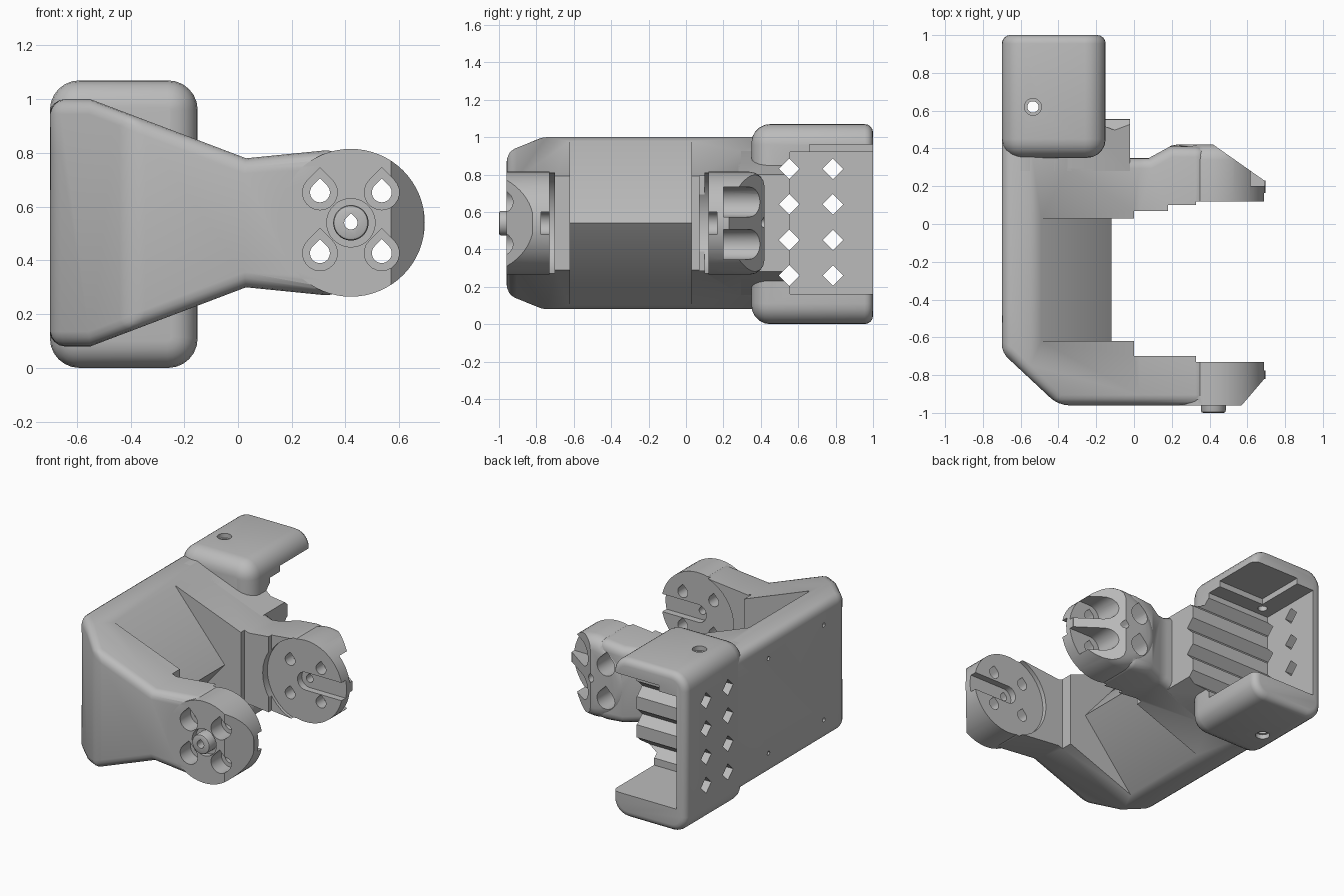
import bpy, bmesh, math
from mathutils import Vector

cube = bpy.data.objects.get("Cube")
if cube:
    bpy.data.objects.remove(cube, do_unlink=True)

grey = bpy.data.materials.new("plain grey")
grey.use_nodes = True
grey.diffuse_color = (0.5, 0.5, 0.5, 1)
grey.node_tree.nodes["Principled BSDF"].inputs["Base Color"].default_value = (0.5, 0.5, 0.5, 1)

PIVOT = (0.42, 0.54)                      # arm pivot in x, z
HOLES = [(PIVOT[0] + sx * 0.115, PIVOT[1] + sz * 0.113) for sx in (-1, 1) for sz in (-1, 1)]


def prism(name, pts, axis, lo, hi):
    """Extrude a 2D outline along an axis."""
    place = {"x": lambda p, h: (h, p[0], p[1]),
             "y": lambda p, h: (p[0], h, p[1]),
             "z": lambda p, h: (p[0], p[1], h)}[axis]
    bm = bmesh.new()
    face = bm.faces.new([bm.verts.new(place(p, lo)) for p in pts])
    new = bmesh.ops.extrude_face_region(bm, geom=[face])["geom"]
    shift = Vector(place((0, 0), hi - lo))
    bmesh.ops.translate(bm, vec=shift, verts=[v for v in new if isinstance(v, bmesh.types.BMVert)])
    bmesh.ops.recalc_face_normals(bm, faces=bm.faces)
    mesh = bpy.data.meshes.new(name)
    bm.to_mesh(mesh)
    bm.free()
    mesh.materials.append(grey)
    obj = bpy.data.objects.new(name, mesh)
    bpy.context.collection.objects.link(obj)
    return obj


def rect(a0, b0, a1, b1):
    return [(a0, b0), (a1, b0), (a1, b1), (a0, b1)]


def circle(c, r, n=40):
    return [(c[0] + r * math.cos(2 * math.pi * i / n), c[1] + r * math.sin(2 * math.pi * i / n)) for i in range(n)]


def teardrop(c, r, n=16):
    arc = [math.radians(135 + 270 * i / n) for i in range(n + 1)]
    return [(c[0] + r * math.cos(a), c[1] + r * math.sin(a)) for a in arc] + [(c[0], c[1] + r * 1.414)]


def slot(c, r, end):
    arc = [math.radians(90 + 180 * i / 12) for i in range(13)]
    return [(c[0] + r * math.cos(a), c[1] + r * math.sin(a)) for a in arc] + [(end, c[1] - r), (end, c[1] + r)]


def apply(obj, mod):
    with bpy.context.temp_override(object=obj, active_object=obj):
        bpy.ops.object.modifier_apply(modifier=mod.name)


def combine(obj, other, op="DIFFERENCE"):
    mod = obj.modifiers.new("combine", "BOOLEAN")
    mod.operation, mod.solver, mod.object = op, "EXACT", other
    apply(obj, mod)
    bpy.data.objects.remove(other, do_unlink=True)


def cut(obj, pts, axis, lo, hi):
    combine(obj, prism("cutter", pts, axis, lo, hi))


def round_edges(obj, width, test=None, segments=4):
    """Round the sharp edges that pass the test."""
    bm = bmesh.new()
    bm.from_mesh(obj.data)
    edges = [e for e in bm.edges if len(e.link_faces) == 2
             and e.calc_face_angle() > math.radians(35) and (not test or test(e))]
    bmesh.ops.bevel(bm, geom=edges, offset=width, segments=segments, profile=0.5,
                    affect="EDGES", clamp_overlap=True)
    bm.to_mesh(obj.data)
    bm.free()


# Flared side outline shared by the frame and the ribbed block
half = [(-0.7, 0.46), (-0.55, 0.46), (0.03, 0.24), (0.38, 0.275)]
outline = [(x, PIVOT[1] - h) for x, h in half] + [(x, PIVOT[1] + h) for x, h in reversed(half)]

# Frame: plan shape trimmed to the flared outline, rounded, then hollowed
plan = [(-0.7, -0.68), (-0.4, -0.96), (0.38, -0.96), (0.38, 0.41), (0.19, 0.41),
        (0.08, 0.35), (-0.3, 0.35), (-0.3, 0.5), (-0.7, 0.5)]
frame = prism("frame", plan, "z", -0.2, 1.3)
combine(frame, prism("outline", outline, "y", -1.2, 1.2), "INTERSECT")
round_edges(frame, 0.055)
cut(frame, [(-0.51, 1.0), (-0.12, 0.54), (-0.51, 0.08), (-0.51, -0.2), (1, -0.2), (1, 1.3), (-0.51, 1.3)],
    "y", -0.62, 0.03)
cut(frame, rect(0, -0.70, 1, 0.07), "z", -0.2, 1.3)
cut(frame, rect(0.18, 0, 1, 0.10), "z", -0.2, 1.3)
cut(frame, circle(PIVOT, 0.285), "y", -0.73, 0.12)

# Front pivot disc with a sloped nose
front_disc = prism("front_disc", circle(PIVOT, 0.275, 64), "y", -0.96, -0.73)
cut(front_disc, [(0.57, -0.96), (0.57, -1.1), (0.9, -1.1), (0.9, -0.82), (0.69, -0.82)], "z", 0, 1.2)
combine(frame, front_disc, "UNION")

# Rear pivot housing, rounded outside and sloped toward the tip
rear_disc = prism("rear_disc", circle(PIVOT, 0.275, 64), "y", 0.12, 0.42)
round_edges(rear_disc, 0.08, lambda e: all(v.co.y > 0.4 for v in e.verts))
cut(rear_disc, [(0.42, 0.42), (0.69, 0.23), (0.9, 0.23), (0.9, 0.6), (0.42, 0.6)], "z", 0, 1.2)
combine(frame, rear_disc, "UNION")

# Screw holes, counterbores and lever slots
for c in HOLES:
    cut(frame, teardrop(c, 0.037), "y", -1.2, 0.7)
    cut(frame, teardrop(c, 0.065), "y", -1.2, -0.85)
    if c[0] > PIVOT[0]:
        cut(frame, slot(c, 0.08, 0.9), "y", 0.2, 0.7)
    else:
        cut(frame, teardrop(c, 0.065), "y", 0.2, 0.7)
cut(frame, circle(PIVOT, 0.09), "y", -1.2, -0.92)
for lo, hi in ((-0.775, -0.71), (0.1, 0.165)):
    cut(frame, slot(PIVOT, 0.06, 0.9), "y", lo, hi)
cut(frame, teardrop(PIVOT, 0.025), "y", -1.2, 0.7)
for y in (-0.47, 0.12):
    for z in (0.22, 0.86):
        cut(frame, circle((y, z), 0.014, 12), "x", -0.8, -0.6)

# Pivot pin
pin = prism("pivot_pin", circle(PIVOT, 0.066), "y", -1.0, -0.9)
round_edges(pin, 0.012, lambda e: all(v.co.y < -0.99 for v in e.verts), 2)
cut(pin, teardrop(PIVOT, 0.025), "y", -1.2, 0)

# Rear housing: rounded box opened toward the back and the side
box = prism("rear_housing", rect(-0.7, 0.0, -0.15, 1.07), "y", 0.35, 1.0)
round_edges(box, 0.11, lambda e: abs(e.verts[0].co.y - e.verts[1].co.y) > 0.5, 6)
round_edges(box, 0.1, lambda e: all(v.co.y < 0.36 for v in e.verts), 5)
round_edges(box, 0.045, lambda e: all(v.co.y > 0.99 for v in e.verts), 4)
cut(box, rect(0.555, 0.16, 1.2, 0.92), "x", -0.63, 0.2)
cut(box, rect(0.66, 0.8, 1.2, 0.96), "x", -0.5, 0.2)
cut(box, circle((-0.535, 0.62), 0.03, 20), "z", -0.2, 1.2)
for lo, hi in ((-0.2, 0.03), (1.04, 1.2)):
    cut(box, circle((-0.535, 0.62), 0.045, 20), "z", lo, hi)

# Ribbed block joining the housing to the rear arm
ribs = prism("ribbed_block", outline, "y", 0.28, 0.555)
cut(ribs, rect(-0.02, 0, 1, 1), "z", -0.2, 1.3)
cut(ribs, rect(-1, 0, -0.6, 1), "z", -0.2, 1.3)
cut(ribs, [(-0.6, 1.2), (-0.6, 0), (0, 0.0), (0, 0.36), (-0.2, 0.3), (-0.2, 1.2)][2:5], "z", -0.2, 0.01)

# Diamond grooves and windows
for z in (0.26, 0.45, 0.64, 0.83):
    for y in (0.552, 0.785):
        diamond = [(y - 0.055, z), (y, z - 0.055), (y + 0.055, z), (y, z + 0.055)]
        cut(box, diamond, "x", -0.9, 0.3)
        if y < 0.6:
            cut(ribs, diamond, "x", -0.9, 0.3)
            cut(frame, diamond, "x", -0.9, 0.0)

# Smooth rounded edges, keep corners crisp
for obj in (frame, pin, box, ribs):
    bpy.ops.object.select_all(action="DESELECT")
    obj.select_set(True)
    bpy.context.view_layer.objects.active = obj
    bpy.ops.object.shade_smooth_by_angle(angle=math.radians(30))
